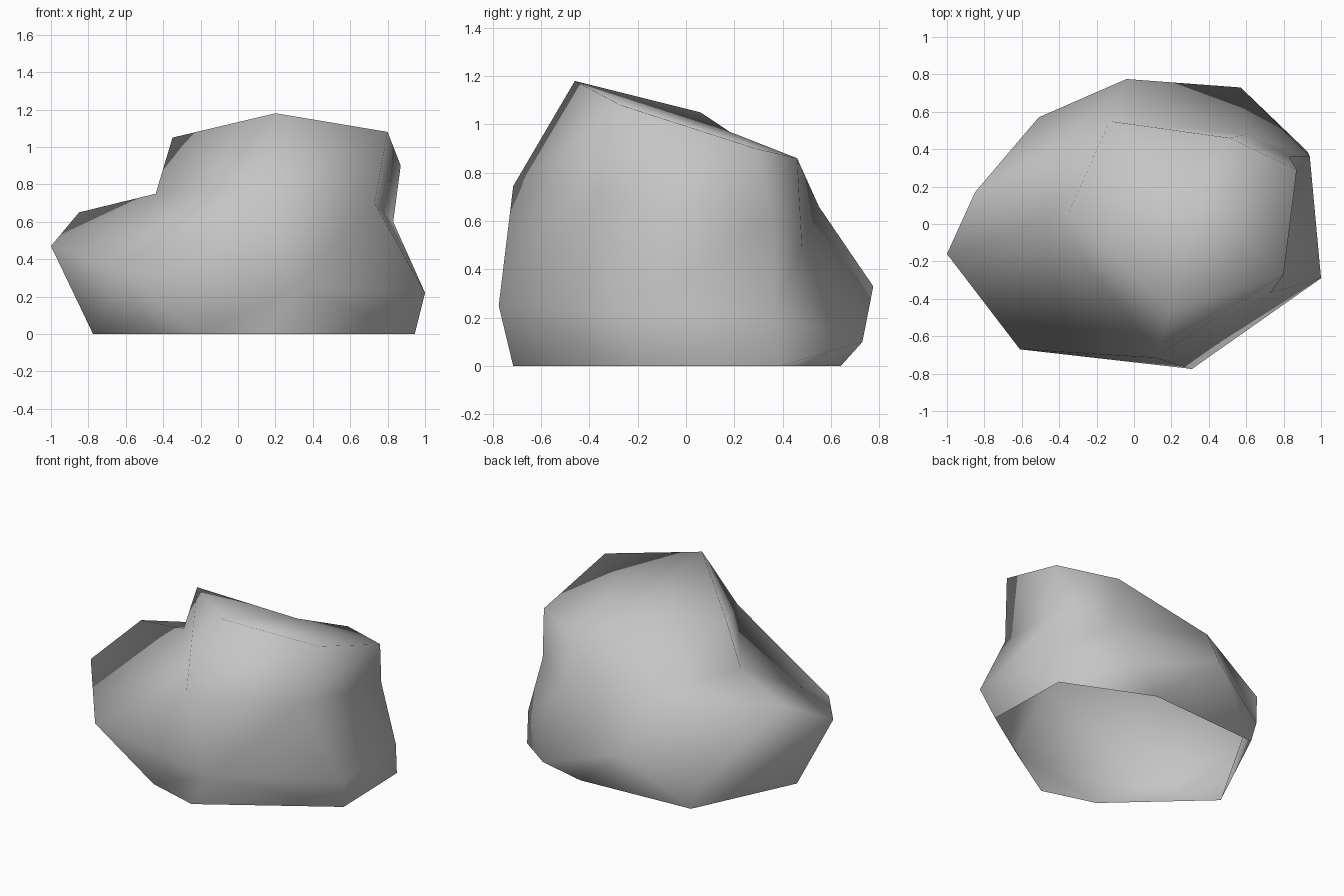
import bpy
import bmesh
from mathutils import Vector

# Remove the default cube
default_cube = bpy.data.objects.get("Cube")
if default_cube:
    bpy.data.objects.remove(default_cube, do_unlink=True)

# Corners that lie on the main ridges
peak = (.2, -.46, 1.18)
crown_left = (.8, -.27, 1.08)
brow = (.11, -.715, .745)
notch = (-.44, .04, .75)
front_left_bulge = (.31, -.775, .25)
front_right_bulge = (-.61, -.67, .33)
back_shoulder = (-.13, .55, .66)
back_hollow = (.6, .48, .49)

# All corners of the boulder, grouped by level from the ground up
foot_corners = [(.945, -.21, 0), (.93, .385, 0), (.35, .64, 0), (-.45, .59, 0),
                (-.775, -.09, 0), (-.21, -.61, 0), (.15, -.715, 0)]
belly_corners = [(1, -.29, .22), (.94, .36, .21), (.57, .73, .1), (-.04, .775, .33),
                 (-.51, .57, .16), front_right_bulge, front_left_bulge]
shoulder_corners = [(-1, -.16, .47), (-.85, .17, .65), notch, back_shoulder,
                    back_hollow, (.83, .36, .6), (.73, -.37, .7), brow]
crown_corners = [(-.35, .06, 1.05), peak, crown_left,
                 (.87, .29, .9), (.51, .46, .86), (.32, .18, .97)]

# Pairs of corners that must share an edge: the ground rim and the ridges
rim = list(zip(foot_corners, foot_corners[1:] + foot_corners[:1]))
ridges = [(notch, brow), (peak, brow), (crown_left, brow),
          (front_right_bulge, front_left_bulge), (back_shoulder, back_hollow)]


def make_material(name, colour):
    """One flat colour, shown both in the viewport and in a render."""
    material = bpy.data.materials.new(name)
    material.use_nodes = True
    material.diffuse_color = colour
    shader = material.node_tree.nodes["Principled BSDF"]
    shader.inputs["Base Color"].default_value = colour
    return material


def crosses(edge, a, b):
    """Whether an edge crosses the arc between two points of the unit sphere."""
    if a in edge.verts or b in edge.verts:
        return False
    p, q = edge.verts
    arc, other = a.co.cross(b.co), p.co.cross(q.co)
    return (arc.dot(p.co) * arc.dot(q.co) < 0
            and other.dot(a.co) * other.dot(b.co) < 0
            and (a.co + b.co).dot(p.co + q.co) > 0)


def force_edge(bm, a, b):
    """Turn the edges in the way until two vertices share an edge."""
    for step in range(12):
        blocking = [edge for edge in bm.edges if crosses(edge, a, b)]
        if not blocking:
            return
        bmesh.utils.edge_rotate(blocking[step % len(blocking)], True)


def wrap_skin(name, corners, forced_edges, centre):
    """Join the corners on a sphere around the centre, then move them into place."""
    bm = bmesh.new()
    verts = {corner: bm.verts.new((Vector(corner) - centre).normalized())
             for corner in corners}
    bmesh.ops.convex_hull(bm, input=list(bm.verts))
    for start, end in forced_edges:
        force_edge(bm, verts[start], verts[end])
    for corner, vert in verts.items():
        vert.co = corner
    bmesh.ops.recalc_face_normals(bm, faces=list(bm.faces))
    # The underside is open
    underside = [face for face in bm.faces if all(v.co.z < .001 for v in face.verts)]
    bmesh.ops.delete(bm, geom=underside, context='FACES')
    for face in bm.faces:
        face.smooth = True
    mesh = bpy.data.meshes.new(name)
    bm.to_mesh(mesh)
    bm.free()
    skin = bpy.data.objects.new(name, mesh)
    bpy.context.collection.objects.link(skin)
    return skin


# Boulder
boulder = wrap_skin("boulder",
                    foot_corners + belly_corners + shoulder_corners + crown_corners,
                    rim + ridges, Vector((0, 0, .45)))
boulder.data.materials.append(make_material("stone grey", (.56, .56, .56, 1)))
